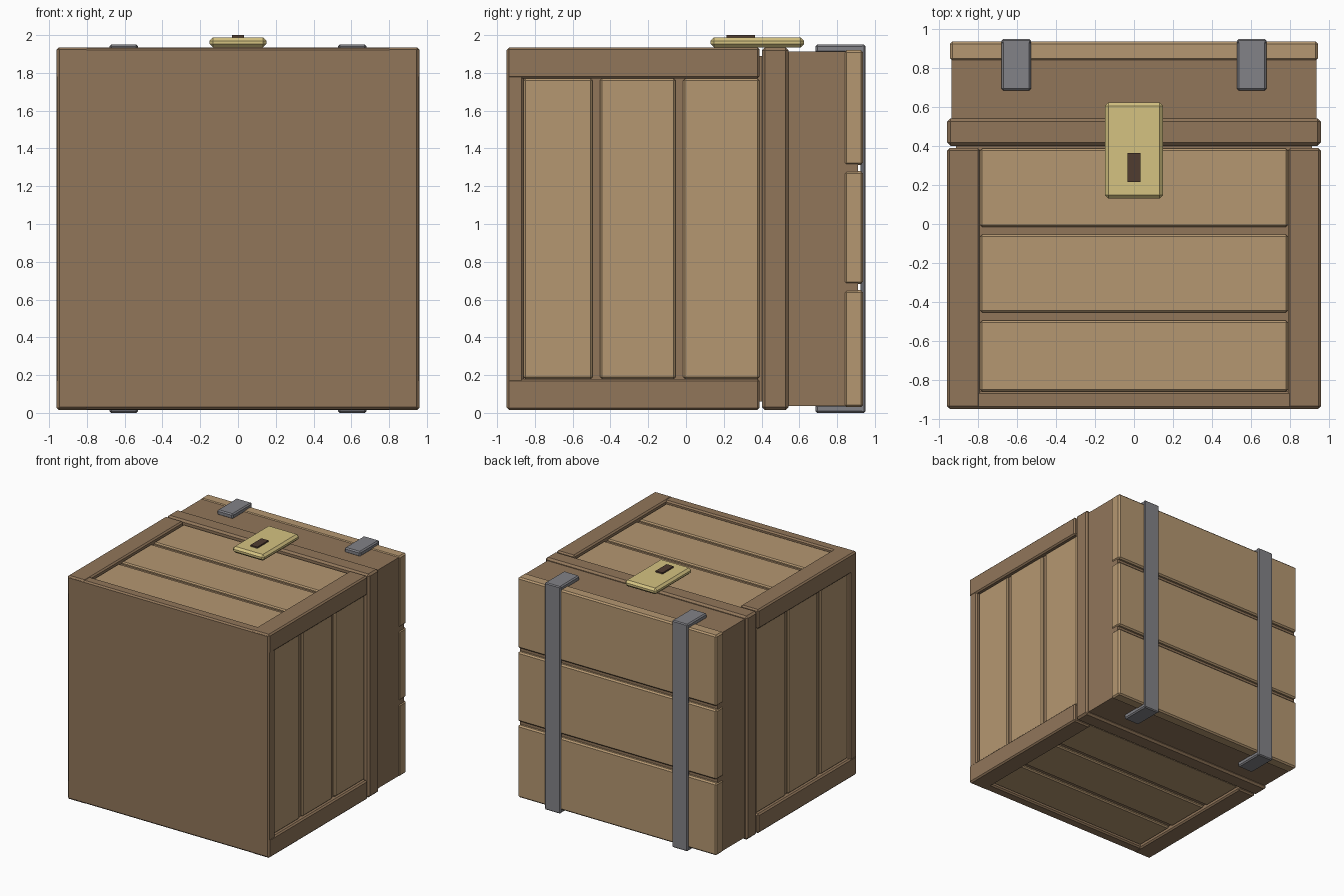
import bpy, bmesh

if "Cube" in bpy.data.objects:
    bpy.data.objects.remove(bpy.data.objects["Cube"])

CZ = 0.975  # height of the chest's long axis (chest lies with its lid towards +y)


def material(name, rgb):
    m = bpy.data.materials.new(name)
    m.diffuse_color = (*rgb, 1)
    m.use_nodes = True
    m.node_tree.nodes["Principled BSDF"].inputs["Base Color"].default_value = m.diffuse_color
    return m


TRIM = material("trim_wood", (0.283, 0.181, 0.102))
PLANK = material("plank_wood", (0.46, 0.31, 0.165))
METAL = material("grey_metal", (0.225, 0.225, 0.245))
BRASS = material("brass", (0.66, 0.54, 0.22))
DARK = material("dark_wood", (0.08, 0.045, 0.03))


def box(name, x, y, z, mat, bevel=0.012):
    """Chamfered box from (min, max) ranges; z is measured from the chest axis."""
    bm = bmesh.new()
    bmesh.ops.create_cube(bm, size=1)
    for v in bm.verts:
        v.co = [r[0] if c < 0 else r[1] for c, r in zip(v.co, (x, y, z))]
    me = bpy.data.meshes.new(name)
    bm.to_mesh(me)
    bm.free()
    me.materials.append(mat)
    ob = bpy.data.objects.new(name, me)
    ob.location.z = CZ
    bpy.context.collection.objects.link(ob)
    if bevel:
        mod = ob.modifiers.new("chamfer", "BEVEL")
        mod.width = bevel
        mod.segments = 1
    return ob


def span(s, a, b):
    return tuple(sorted((s * a, s * b)))


def sym(h):
    return (-h, h)


# Inner body and base slab
box("body_core", sym(0.915), (-0.9, 0.41), sym(0.915), TRIM, 0)
box("base_slab", sym(0.957), (-0.95, -0.86), sym(0.957), TRIM)

# Corner posts
for sx in (-1, 1):
    for sz in (-1, 1):
        box("corner_post", span(sx, 0.79, 0.96), (-0.948, 0.39),
            span(sz, 0.795, 0.96), TRIM)

# Three planks on each of the four walls
for y in ((-0.86, -0.495), (-0.455, -0.055), (-0.015, 0.388)):
    for s in (-1, 1):
        box("wall_plank", sym(0.79), y, span(s, 0.88, 0.935), PLANK, 0.01)
        box("side_plank", span(s, 0.88, 0.935), y, sym(0.795), PLANK, 0.01)

# Lid with its rim
box("lid_rim", sym(0.96), (0.402, 0.543), sym(0.96), TRIM, 0.016)
box("lid_body", sym(0.938), (0.53, 0.91), sym(0.938), TRIM, 0)

# Lid planks
for z in ((-0.945, -0.325), (-0.293, 0.305), (0.337, 0.945)):
    box("lid_plank", sym(0.945), (0.838, 0.938), z, PLANK)

# Metal straps bent over both edges of the lid
for s in (-1, 1):
    x = span(s, 0.53, 0.68)
    box("strap", x, (0.925, 0.95), sym(0.975), METAL, 0.008)
    for sz in (-1, 1):
        box("strap_end", x, (0.685, 0.95), span(sz, 0.93, 0.975), METAL, 0.01)

# Lock plate and keyhole
box("lock_plate", sym(0.15), (0.13, 0.625), (0.96, 1.013), BRASS, 0.018)
box("keyhole", sym(0.033), (0.215, 0.365), (0.99, 1.025), DARK, 0)
